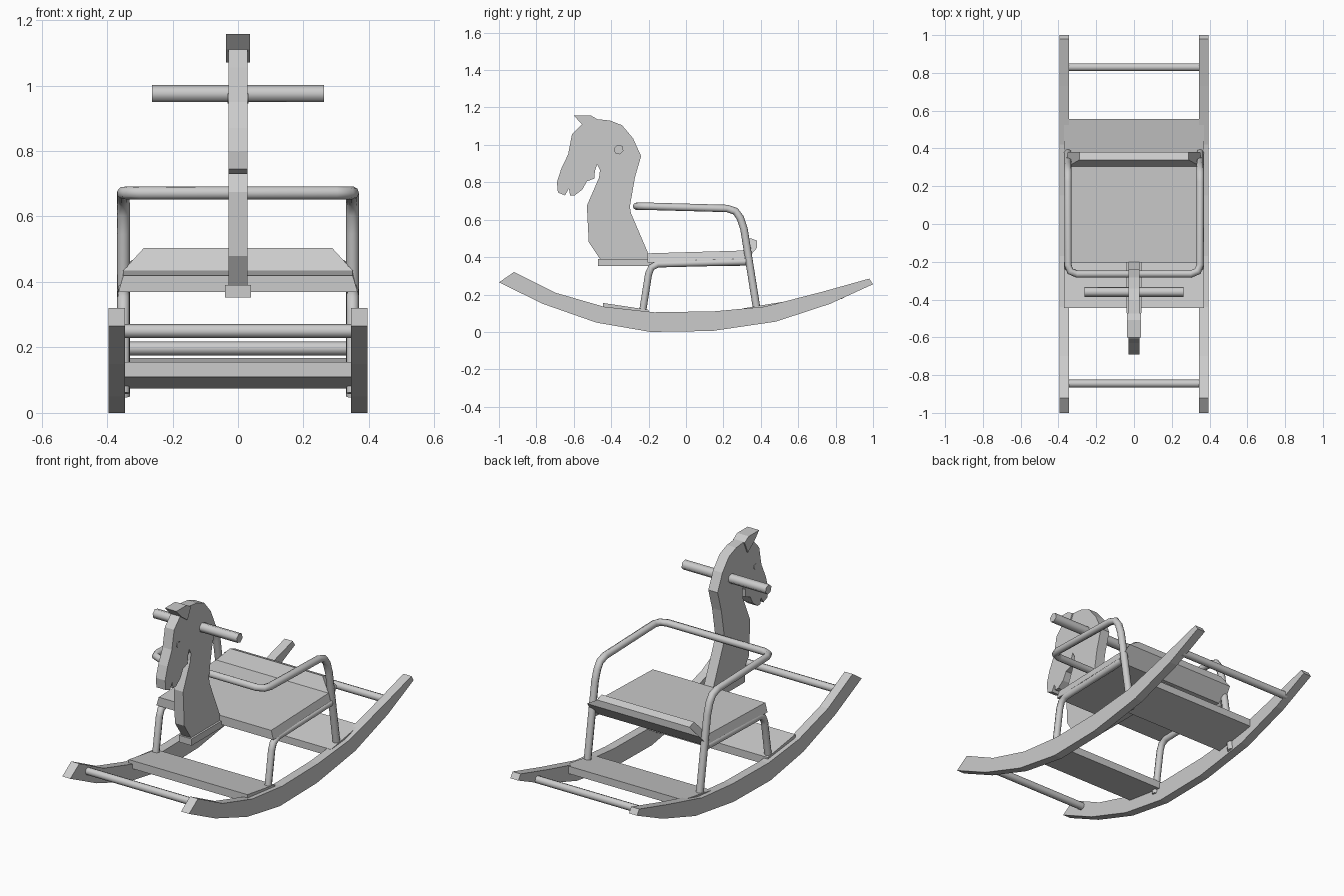
import bpy, bmesh, math
from mathutils import Vector

cube = bpy.data.objects.get("Cube")
if cube:
    bpy.data.objects.remove(cube, do_unlink=True)

paint = bpy.data.materials.new("plain_grey")
paint.use_nodes = True
GREY = (0.6, 0.6, 0.6, 1)
paint.diffuse_color = GREY
paint.node_tree.nodes["Principled BSDF"].inputs["Base Color"].default_value = GREY


def finish(bm, name, smooth=False):
    bmesh.ops.recalc_face_normals(bm, faces=bm.faces)
    mesh = bpy.data.meshes.new(name)
    bm.to_mesh(mesh)
    bm.free()
    mesh.materials.append(paint)
    obj = bpy.data.objects.new(name, mesh)
    bpy.context.collection.objects.link(obj)
    if smooth:
        bpy.ops.object.select_all(action='DESELECT')
        obj.select_set(True)
        bpy.context.view_layer.objects.active = obj
        bpy.ops.object.shade_smooth_by_angle(angle=math.radians(62))
    return obj


def slab(name, profile, x0, x1):
    """Extrude a side profile of (y, z) points from x0 to x1."""
    bm = bmesh.new()
    face = bm.faces.new([bm.verts.new((x0, y, z)) for y, z in profile])
    out = bmesh.ops.extrude_face_region(bm, geom=[face])
    moved = [v for v in out["geom"] if isinstance(v, bmesh.types.BMVert)]
    bmesh.ops.translate(bm, verts=moved, vec=(x1 - x0, 0, 0))
    return finish(bm, name)


def tube(name, path, radius, sides=8):
    """Sweep a round section along a path with mitred joints."""
    pts = [Vector(p) for p in path]
    bm = bmesh.new()
    rings = []
    d = (pts[1] - pts[0]).normalized()
    u = d.orthogonal().normalized()
    for i, p in enumerate(pts):
        a = (p - pts[max(i - 1, 0)]).normalized()
        b = (pts[min(i + 1, len(pts) - 1)] - p).normalized()
        t = (a + b).normalized()
        u = (u - t * u.dot(t)).normalized()
        w = t.cross(u)
        angles = [math.tau * k / sides for k in range(sides)]
        rings.append([bm.verts.new(p + radius * (u * math.cos(q) + w * math.sin(q)))
                      for q in angles])
    for r, s in zip(rings, rings[1:]):
        for k in range(sides):
            n = (k + 1) % sides
            bm.faces.new((r[k], r[n], s[n], s[k]))
    bm.faces.new(rings[0])
    bm.faces.new(rings[-1])
    return finish(bm, name, True)


# Curved rockers
rocker = [(-1, .265), (-.765, .15), (-.48, .05), (-.19, 0), (.14, .005),
          (.48, .055), (.77, .15), (1, .255), (.98, .285), (.73, .215),
          (.42, .135), (.15, .11), (-.17, .105), (-.44, .135), (-.7, .21), (-.92, .32)]
for side, x in (("right", -.395), ("left", .345)):
    slab(side + "_rocker", rocker, x, x + .05)

# Cross bars and foot boards between the rockers
tube("front_bar", [(-.36, -.845, .25), (.36, -.845, .25)], .021)
tube("back_bar", [(-.36, .83, .197), (.36, .83, .197)], .021)
slab("front_foot_board", [(-.445, .11), (-.445, .155), (-.2, .118), (-.2, .075)], -.37, .37)
slab("back_foot_board", [(.3, .085), (.3, .125), (.555, .167), (.555, .125)], -.37, .37)

# Seat with a raised lip, narrowed towards the top of the lip
seat = slab("seat", [(-.205, .37), (-.205, .42), (.305, .435), (.34, .503),
                     (.38, .488), (.38, .45), (.31, .37)], -.365, .365)
for v in seat.data.vertices:
    if v.co.z > .48:
        v.co.x *= .79
    elif v.co.z > .4:
        v.co.x *= .96

# Front legs running back under the seat
for side, s in (("right", -1), ("left", 1)):
    tube(side + "_front_leg", [(s * .35, -.24, .06), (s * .35, -.2, .31), (s * .35, -.185, .345),
                               (s * .35, -.15, .363), (s * .35, .32, .375)], .019)

# Back legs and arm rest as one bent hoop
half = [(.35, .39, .05), (.35, .31, .55), (.35, .29, .61), (.35, .265, .645), (.35, .22, .66),
        (.35, -.215, .672), (.338, -.25, .672), (.3, -.265, .672)]
tube("arm_rest", half + [(-x, y, z) for x, y, z in reversed(half)], .02)

# Neck and head cut from one board
head = [(-.46, .39), (-.52, .48), (-.53, .675), (-.465, .825), (-.46, .865), (-.475, .895),
        (-.487, .86), (-.49, .82), (-.53, .805), (-.555, .76), (-.595, .73), (-.62, .73),
        (-.626, .767), (-.647, .73), (-.685, .745), (-.69, .8), (-.668, .87), (-.63, .95),
        (-.61, 1.055), (-.556, 1.11), (-.5, 1.14), (-.406, 1.13), (-.342, 1.105),
        (-.283, 1.035), (-.24, .94), (-.273, .826), (-.3, .67), (-.294, .634), (-.2, .415), (-.2, .39)]
slab("head_and_neck", head, -.029, .029)
slab("ears", [(-.6, 1.157), (-.508, 1.157), (-.47, 1.135), (-.5, 1.07), (-.556, 1.11)], -.036, .036)
slab("neck_mount", [(-.47, .352), (-.47, .39), (-.2, .39), (-.2, .375), (.29, .375), (.29, .352)], -.04, .04)
tube("handle", [(-.262, -.36, .975), (.262, -.36, .975)], .027, 6)
for side, s in (("right", -1), ("left", 1)):
    tube(side + "_eye", [(s * .028, -.575, .96), (s * .032, -.575, .96)], .016, 6)
